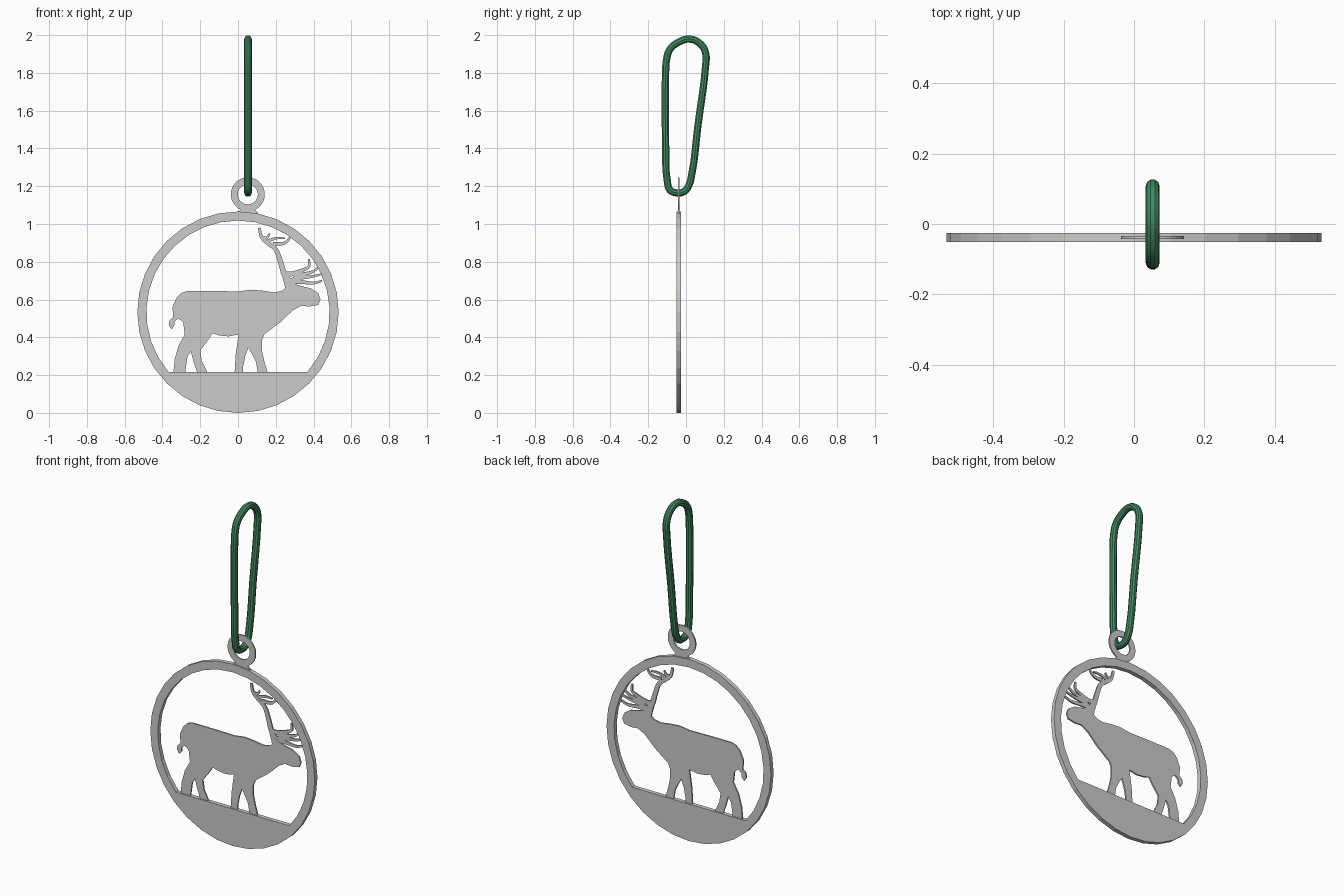
import bpy, bmesh, math

if "Cube" in bpy.data.objects:
    bpy.data.objects.remove(bpy.data.objects["Cube"])

Y = -0.038          # plane of the medallion
CX, CZ = 0.0, 0.533  # ring centre


def finish(ob):
    bpy.ops.object.select_all(action='DESELECT')
    bpy.context.view_layer.objects.active = ob
    ob.select_set(True)
    bpy.ops.object.convert(target='MESH')
    ob = bpy.context.object
    bm = bmesh.new()
    bm.from_mesh(ob.data)
    bmesh.ops.remove_doubles(bm, verts=bm.verts, dist=1e-5)
    bmesh.ops.recalc_face_normals(bm, faces=bm.faces)
    bm.to_mesh(ob.data)
    bm.free()
    return ob


def plate(name, outlines, thick):
    """Flat cut-out in the xz plane; inner outlines become holes."""
    cu = bpy.data.curves.new(name, 'CURVE')
    cu.dimensions = '2D'
    cu.fill_mode = 'BOTH'
    cu.extrude = thick / 2
    for pts in outlines:
        sp = cu.splines.new('POLY')
        sp.points.add(len(pts) - 1)
        for p, (x, z) in zip(sp.points, pts):
            p.co = (x, z, 0, 1)
        sp.use_cyclic_u = True
    ob = bpy.data.objects.new(name, cu)
    bpy.context.collection.objects.link(ob)
    ob.location.y = Y
    ob.rotation_euler.x = math.pi / 2
    ob = finish(ob)
    for f in ob.data.polygons:
        f.use_smooth = False
    return ob


def arc(cx, cz, r, a0, a1, n):
    step = math.radians(a1 - a0) / n
    return [(cx + r * math.cos(math.radians(a0) + i * step),
             cz + r * math.sin(math.radians(a0) + i * step)) for i in range(n + 1)]


def catmull(pts, n=4):
    out = []
    for i in range(len(pts) - 1):
        p = [pts[max(i - 1, 0)], pts[i], pts[i + 1], pts[min(i + 2, len(pts) - 1)]]
        for k in range(n):
            t = k / n
            out.append(tuple(0.5 * (2 * b + (c - a) * t + (2 * a - 5 * b + 4 * c - d) * t * t
                                    + (3 * b - a - 3 * c + d) * t ** 3) for a, b, c, d in zip(*p)))
    return out + [pts[-1]]


def tine(name, pts, w0, w1, thick):
    """Curved ribbon tapering from width w0 to w1."""
    path = catmull(pts)
    left, right = [], []
    for i, (x, z) in enumerate(path):
        a, b = path[max(i - 1, 0)], path[min(i + 1, len(path) - 1)]
        dx, dz = b[0] - a[0], b[1] - a[1]
        s = (w0 + (w1 - w0) * i / (len(path) - 1)) / 2 / math.hypot(dx, dz)
        left.append((x - dz * s, z + dx * s))
        right.append((x + dz * s, z - dx * s))
    return plate(name, [left + right[::-1]], thick)


# ring with solid ground at the bottom
half = math.degrees(math.asin((CZ - 0.217) / 0.485))
plate("ring_and_ground", [arc(CX, CZ, 0.533, 0, 360, 32)[:-1],
                          arc(CX, CZ, 0.485, -half, 180 + half, 24)], 0.025)

# hanging eyelet with flared foot
plate("eyelet", [arc(0.052, 1.157, 0.09, -65, 245, 26)
                 + [(0.0, 1.062), (-0.01, 1.045), (0.115, 1.045), (0.105, 1.06)],
                 arc(0.052, 1.157, 0.053, 0, 360, 24)[:-1]], 0.009)

# reindeer silhouette: back and head, then legs, belly and tail
back = [(-.325, .61), (-.30, .635), (-.27, .645), (-.12, .645), (0, .643), (.07, .652),
        (.13, .647), (.19, .638), (.23, .645), (.25, .66), (.245, .685), (.235, .715),
        (.265, .703), (.28, .69), (.33, .672), (.385, .66), (.425, .633), (.437, .60),
        (.425, .572), (.38, .563), (.335, .567), (.29, .543), (.225, .48), (.14, .417)]
legs = [(.127, .385), (.127, .33), (.14, .27), (.158, .212), (.105, .212), (.095, .27),
        (.075, .31), (.055, .345), (.038, .30), (.028, .25), (.025, .212), (-.018, .212),
        (-.012, .31), (.003, .415), (-.05, .405), (-.10, .41), (-.135, .422), (-.155, .39),
        (-.20, .33), (-.192, .275), (-.16, .212), (-.215, .212), (-.235, .27), (-.25, .325),
        (-.268, .295), (-.28, .212), (-.342, .212), (-.335, .285), (-.315, .355),
        (-.282, .415), (-.29, .48), (-.315, .50), (-.335, .485), (-.338, .46), (-.352, .443),
        (-.367, .465), (-.362, .49), (-.343, .508), (-.347, .56)]
plate("reindeer_body", [back + legs], 0.009)

# antlers: main beam and tines
tines = [
    ([(.28, .68), (.245, .735), (.225, .80), (.20, .865), (.155, .90), (.125, .93), (.113, .98)], .034, .014),
    ([(.185, .895), (.24, .897), (.27, .92), (.275, .945)], .022, .008),
    ([(.135, .925), (.155, .93), (.168, .95)], .02, .008),
    ([(.15, .905), (.20, .925), (.25, .925)], .02, .007),
    ([(.235, .74), (.28, .735), (.34, .755), (.375, .775), (.375, .815)], .03, .01),
    ([(.29, .725), (.35, .735), (.40, .75), (.44, .785)], .026, .008),
    ([(.28, .70), (.33, .715), (.39, .722), (.445, .735)], .028, .008),
    ([(.27, .69), (.33, .693), (.40, .687), (.445, .70)], .026, .01),
]
for i, (pts, w0, w1) in enumerate(tines):
    tine(f"antler_tine_{i + 1}", pts, w0, w1, 0.0088 - i * 0.0001)

# green hanging clip
path = [(-.108, 1.80), (-.110, 1.62), (-.108, 1.45), (-.098, 1.22), (-.085, 1.18),
        (-.05, 1.165), (-.01, 1.172), (.015, 1.205), (.03, 1.26), (.063, 1.52),
        (.104, 1.84), (.105, 1.90), (.08, 1.95), (.02, 1.979), (-.04, 1.962),
        (-.085, 1.925), (-.103, 1.87)]
cu = bpy.data.curves.new("clip", 'CURVE')
cu.dimensions = '3D'
cu.bevel_depth = 0.02
cu.bevel_resolution = 3
cu.resolution_u = 4
sp = cu.splines.new('BEZIER')
sp.bezier_points.add(len(path) - 1)
for p, (y, z) in zip(sp.bezier_points, path):
    p.co = (0.053, y, z)
    p.handle_left_type = p.handle_right_type = 'AUTO'
sp.use_cyclic_u = True
clip = bpy.data.objects.new("hanging_clip", cu)
bpy.context.collection.objects.link(clip)
clip = finish(clip)
bpy.ops.object.shade_smooth_by_angle()
green = bpy.data.materials.new("green")
green.diffuse_color = (0.06, 0.25, 0.12, 1)
green.use_nodes = True
green.node_tree.nodes["Principled BSDF"].inputs["Base Color"].default_value = green.diffuse_color
clip.data.materials.clear()
clip.data.materials.append(green)
